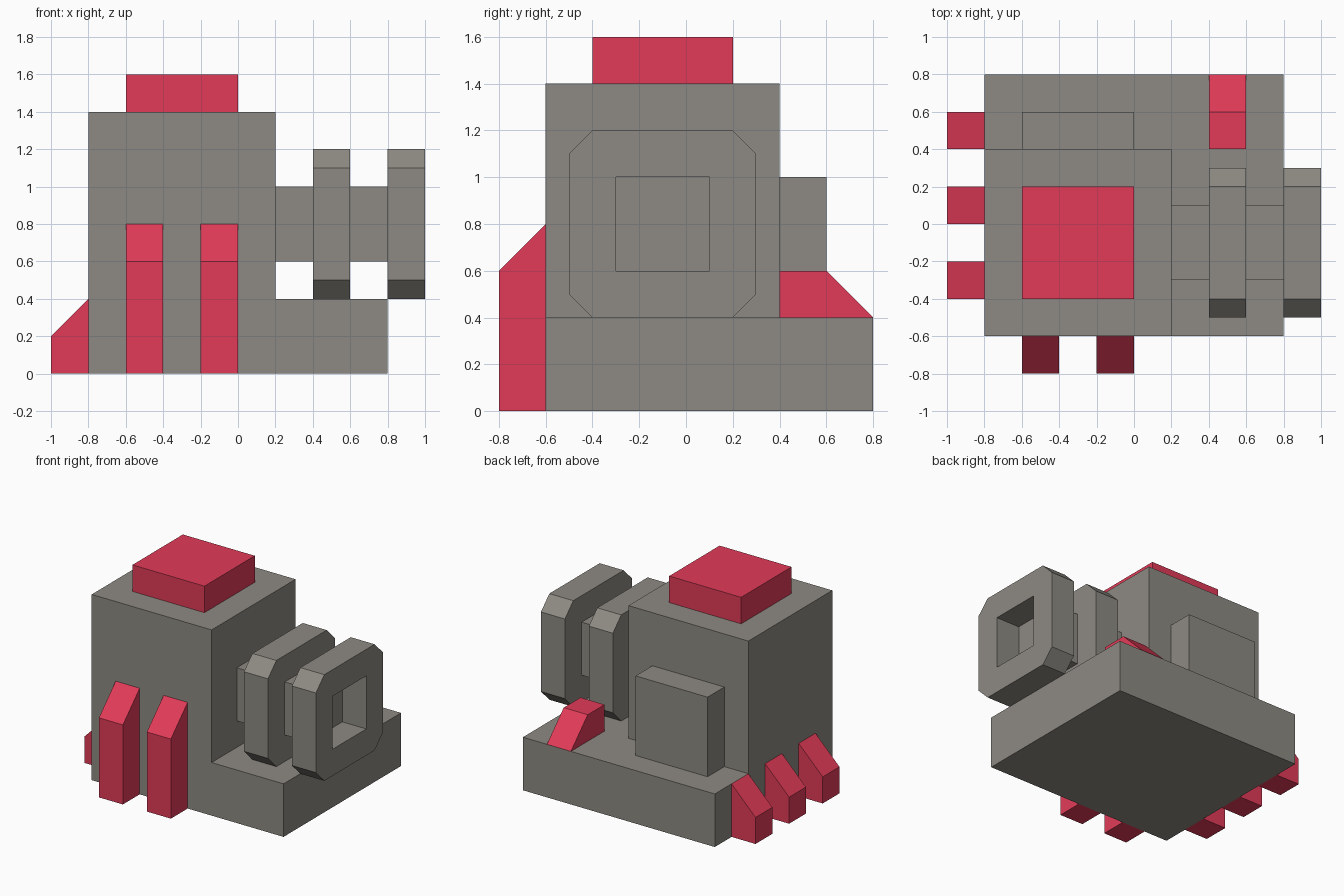
import bpy
import bmesh

cube = bpy.data.objects.get("Cube")
if cube:
    bpy.data.objects.remove(cube, do_unlink=True)


def material(name, colour):
    mat = bpy.data.materials.new(name)
    mat.use_nodes = True
    mat.diffuse_color = (*colour, 1)
    bsdf = mat.node_tree.nodes["Principled BSDF"]
    bsdf.inputs["Base Color"].default_value = (*colour, 1)
    return mat


GREY = material("warm grey", (0.27, 0.254, 0.227))
RED = material("crimson red", (0.76, 0.044, 0.098))


def finish(bm, name, mat):
    bmesh.ops.recalc_face_normals(bm, faces=bm.faces)
    mesh = bpy.data.meshes.new(name)
    bm.to_mesh(mesh)
    bm.free()
    mesh.materials.append(mat)
    obj = bpy.data.objects.new(name, mesh)
    bpy.context.scene.collection.objects.link(obj)
    return obj


def place(axis, depth, u, z):
    """Point of a side profile, pushed out along the x or y axis."""
    return (depth, u, z) if axis == "x" else (u, depth, z)


def prism(name, mat, axis, start, end, profile):
    bm = bmesh.new()
    near, far = [[bm.verts.new(place(axis, d, u, z)) for u, z in profile]
                 for d in (start, end)]
    bm.faces.new(near)
    bm.faces.new(far)
    for i in range(len(profile)):
        bm.faces.new((near[i - 1], near[i], far[i], far[i - 1]))
    return finish(bm, name, mat)


def box(name, mat, x, y, z):
    profile = [(y[0], z[0]), (y[1], z[0]), (y[1], z[1]), (y[0], z[1])]
    return prism(name, mat, "x", *x, profile)


def ring(name, mat, start, end, cy, cz, outer, chamfer, inner):
    """Chamfered square plate with a square hole through it."""
    corners = [(-1, -1), (1, -1), (1, 1), (-1, 1)]
    cut = outer - chamfer
    rim = []
    for i, (a, b) in enumerate(corners):
        pair = [(a * outer, b * cut), (a * cut, b * outer)]
        rim += pair if i % 2 == 0 else pair[::-1]
    hole = [(a * inner, b * inner) for a, b in corners]
    bm = bmesh.new()
    sides = []
    for x in (start, end):
        o = [bm.verts.new((x, cy + u, cz + v)) for u, v in rim]
        h = [bm.verts.new((x, cy + u, cz + v)) for u, v in hole]
        for i in range(4):
            bm.faces.new((o[2 * i], o[2 * i + 1], h[i]))
            bm.faces.new((o[2 * i - 1], o[2 * i], h[i], h[i - 1]))
        sides.append((o, h))
    for near, far in zip(*sides):
        for i in range(len(near)):
            bm.faces.new((near[i - 1], near[i], far[i], far[i - 1]))
    return finish(bm, name, mat)


# Main body
box("base", GREY, (-0.8, 0.8), (-0.6, 0.8), (0, 0.4))
box("tower", GREY, (-0.8, 0.2), (-0.6, 0.4), (0.4, 1.4))
box("roof_cap", RED, (-0.6, 0), (-0.4, 0.2), (1.4, 1.6))
box("back_block", GREY, (-0.6, 0), (0.4, 0.6), (0.4, 1.0))

# Side arm with two chamfered rings; the outer one stays open
box("arm", GREY, (0.2, 0.8), (-0.3, 0.1), (0.6, 1.0))
for name, x in (("inner_ring", 0.4), ("outer_ring", 0.8)):
    ring(name, GREY, x, x + 0.2, -0.1, 0.8, 0.4, 0.1, 0.2)

# Sloped buttresses on the front
for i, x in enumerate((-0.6, -0.2)):
    prism(f"front_buttress_{i + 1}", RED, "x", x, x + 0.2,
          [(-0.6, 0), (-0.6, 0.8), (-0.8, 0.6), (-0.8, 0)])

# Sloped buttresses on the right side
for i, y in enumerate((-0.4, 0, 0.4)):
    prism(f"side_buttress_{i + 1}", RED, "y", y, y + 0.2,
          [(-0.8, 0), (-0.8, 0.4), (-1, 0.2), (-1, 0)])

# Ramp on the rear of the base
prism("rear_ramp", RED, "x", 0.4, 0.6,
      [(0.4, 0.4), (0.8, 0.4), (0.6, 0.6), (0.4, 0.6)])
